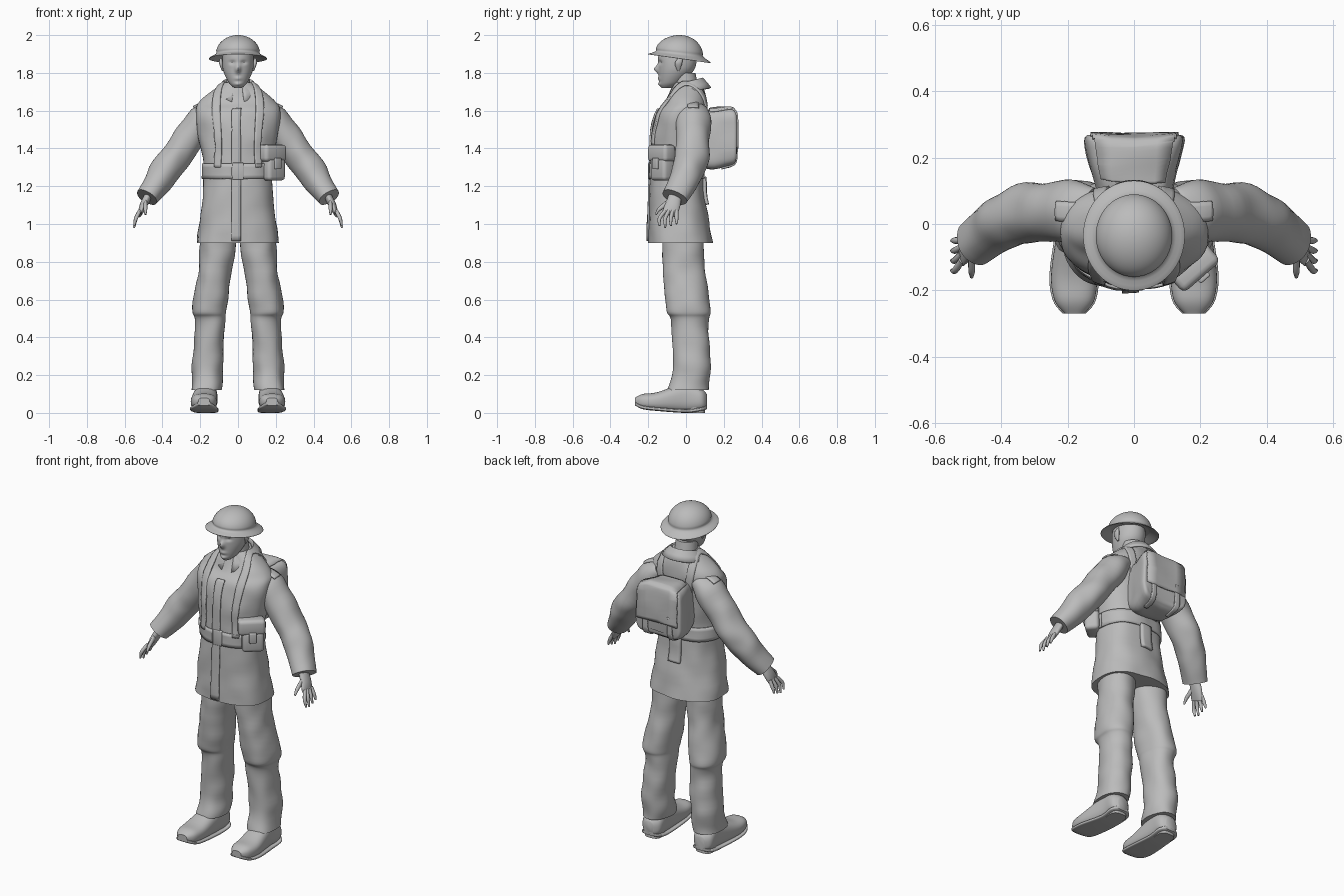
import bpy, bmesh, math
from mathutils import Vector, noise
from mathutils.bvhtree import BVHTree

if "Cube" in bpy.data.objects:
    bpy.data.objects.remove(bpy.data.objects["Cube"])

right, back, up = Vector((1, 0, 0)), Vector((0, 1, 0)), Vector((0, 0, 1))
level, upright = (right, back), (right, up)

tone = (.5, .5, .5, 1)
grey = bpy.data.materials.new("plain grey")
grey.use_nodes = True
grey.diffuse_color = tone
grey.node_tree.nodes["Principled BSDF"].inputs["Base Color"].default_value = tone


def finish(name, bm, mirror=False, thickness=0):
    """Turn a bmesh into a smooth shaded part, optionally thickened and mirrored."""
    bmesh.ops.recalc_face_normals(bm, faces=bm.faces)
    mesh = bpy.data.meshes.new(name)
    bm.to_mesh(mesh)
    bm.free()
    mesh.materials.append(grey)
    mesh.polygons.foreach_set("use_smooth", [True] * len(mesh.polygons))
    mesh.set_sharp_from_angle(angle=math.radians(45))
    part = bpy.data.objects.new(name, mesh)
    bpy.context.collection.objects.link(part)
    if thickness:
        solid = part.modifiers.new("Solidify", "SOLIDIFY")
        solid.thickness, solid.offset = thickness, 0
    if mirror:
        part.modifiers.new("Mirror", "MIRROR").use_mirror_merge = False
    return part


def skin(bm, rings, closed):
    """Bridge neighbouring rows of vertices with quads."""
    for lower, upper in zip(rings, rings[1:]):
        count = len(lower)
        for k in range(count if closed else count - 1):
            n = (k + 1) % count
            bm.faces.new((lower[k], lower[n], upper[n], upper[k]))


def interpolate(rows, steps):
    """Catmull-Rom curve through equal-length tuples."""
    last = len(rows) - 1
    curve = []
    for i in range(last):
        corners = [rows[max(0, min(last, i + k))] for k in (-1, 0, 1, 2)]
        for step in range(steps):
            t = step / steps
            curve.append([q + t / 2 * (r - p + t * (2 * p - 5 * q + 4 * r - s + t * (3 * (q - r) + s - p)))
                          for p, q, r, s in zip(*corners)])
    return curve + [list(rows[last])]


def rounded(value, power):
    return math.copysign(abs(value) ** (2 / power), value)


def loft(name, rows, frame=None, power=2, steps=5, sides=40, folds=0, mirror=False, shape=None):
    """Skin rounded rings (x, y, z, width, depth); rings follow the path unless a frame is given."""
    rows = interpolate(rows, steps)
    centres = [Vector(row[:3]) for row in rows]
    bm = bmesh.new()
    rings = []
    for i, (centre, row) in enumerate(zip(centres, rows)):
        if frame:
            across, along = frame
        else:
            heading = (centres[min(i + 1, len(rows) - 1)] - centres[max(i - 1, 0)]).normalized()
            across = back.cross(heading).normalized()
            along = heading.cross(across)
        width, depth = row[3:]
        ring = []
        for k in range(sides):
            angle = math.tau * k / sides
            offset = (across * width * rounded(math.cos(angle), power)
                      + along * depth * rounded(math.sin(angle), power))
            point = centre + offset
            if folds:
                point += offset.normalized() * folds * noise.noise(point * 10)
            ring.append(bm.verts.new(shape(point) if shape else point))
        rings.append(ring)
    skin(bm, rings, True)
    bm.faces.new(rings[0])
    bm.faces.new(rings[-1])
    return finish(name, bm, mirror)


def surface_of(part):
    bm = bmesh.new()
    bm.from_mesh(part.data)
    tree = BVHTree.FromBMesh(bm)
    bm.free()
    return tree


def strip(name, path, direction, width, surface, thickness=.01, mirror=False):
    """Cloth strip along a path, laid on a surface."""
    bm = bmesh.new()
    rows = []
    for point in interpolate(path, 8):
        row = []
        for k in range(-2, 3):
            spot, normal, _, _ = surface.find_nearest(Vector(point) + direction * width * k / 4)
            row.append(bm.verts.new(spot + normal * thickness / 3))
        rows.append(row)
    skin(bm, rows, False)
    return finish(name, bm, mirror, thickness)


def box(name, place, size, turn=0):
    """Box with edges rounded in proportion to its thinnest side."""
    bm = bmesh.new()
    bmesh.ops.create_cube(bm, size=1)
    bmesh.ops.scale(bm, vec=size, verts=bm.verts)
    bmesh.ops.bevel(bm, geom=bm.edges[:], offset=min(size) / 4, segments=3, profile=.5, affect='EDGES')
    part = finish(name, bm)
    part.location, part.rotation_euler.z = place, turn


# Coat
coat = loft("coat", [(0, -.03, .9, .22, .17), (0, -.05, 1.25, .18, .14), (0, -.03, 1.55, .22, .14),
                     (0, 0, 1.65, .2, .11), (0, .01, 1.75, .07, .07)],
            level, power=2.3, steps=10, sides=56, folds=.01)
cloth = surface_of(coat)

# Placket, belt and webbing
strip("front_placket", [(-.01, -.2, z) for z in (.91, 1.3, 1.65)], right, .05, cloth)
turns = [math.tau * k / 12 for k in range(13)]
strip("belt", [(.2 * math.cos(a), .15 * math.sin(a) - .05, 1.28) for a in turns], up, .08, cloth)
box("belt_buckle", (0, -.19, 1.28), (.06, .02, .09))
strip("shoulder_strap", [(.12, -.2, 1.3), (.12, -.2, 1.5), (.12, 0, 1.8), (.1, .2, 1.5), (.1, .2, 1.3)],
      right, .05, cloth, mirror=True)
strip("rear_tab", [(0, .1, z) for z in (1.1, 1.25)], right, .07, cloth, .02)

# Open, pointed collar
collar = bmesh.new()
rings = []
for k in range(34):
    angle = math.radians(10 * k - 75)
    c, s = math.cos(angle), math.sin(angle)
    point = max(0, -s) ** 3
    rings.append([collar.verts.new((r * c, r * s + .01, 1.75 + .02 * s - drop * (.05 + .04 * point)))
                  for r, drop in ((.07, .3), (.08, 0), (.1, .5), (.12, 1))])
skin(collar, rings, False)
finish("collar", collar, thickness=.01)

# Sleeves, laid-on epaulettes and hands
sleeve = loft("sleeve", [(.13, .03, 1.6, .05, .08), (.19, .04, 1.55, .08, .09), (.32, .03, 1.37, .08, .09),
                         (.4, 0, 1.26, .08, .08), (.48, -.06, 1.14, .06, .07)],
              steps=8, folds=.01, mirror=True)
strip("epaulette", [(.16, .03, 1.7), (.25, .04, 1.64)], back, .08, surface_of(sleeve), mirror=True)
loft("palm", [(.46, -.05, 1.18, .02, .03), (.5, -.07, 1.1, .02, .04), (.52, -.09, 1.05, .01, .04)],
     mirror=True)
names = ("little_finger", "ring_finger", "middle_finger", "index_finger")
for k, name in enumerate(names):
    base, spread = -.05 - k * .02, -.05 - k * .03
    low = .98 + abs(k - 2) * .01
    loft(name, [(.52, base, 1.07, .01, .01), (.54, spread, 1.03, .01, .01), (.55, spread, low, .005, .005)],
         sides=12, mirror=True)
loft("thumb", [(.49, -.08, 1.12, .01, .02), (.49, -.14, 1.08, .01, .01), (.49, -.16, 1.05, .005, .005)],
     sides=12, mirror=True)

# Trousers, with a crease under the knee
loft("trouser_leg", [(.1, -.02, .95, .1, .11), (.12, -.01, .75, .09, .11), (.15, .01, .55, .09, .12),
                     (.15, .02, .48, .08, .1), (.16, .03, .25, .08, .1), (.17, .01, .12, .08, .11)],
     level, power=2.2, steps=8, folds=.01, mirror=True)

# Shoes, with soles and heels derived from them
shoe = [(.17, .11, .06, .03, .04), (.17, .08, .07, .06, .06), (.17, 0, .08, .06, .08),
        (.18, -.15, .06, .07, .05), (.18, -.23, .06, .06, .04), (.18, -.27, .06, .03, .02)]
loft("shoe", shoe, upright, power=2.5, mirror=True)
sole = [(x, y, z - tall + .01, wide + .005, .01) for x, y, z, wide, tall in shoe]
loft("sole", sole, upright, power=4, mirror=True)
loft("heel", [(.17, .05, z, .05, .05) for z in (0, .04)], level, power=3, mirror=True)

# Neck, head and ears
features = {"nose": (0, 1.82, .013, .02, .025), "eyes": (.03, 1.855, .017, .01, -.01),
            "lips": (0, 1.77, .02, .01, .007), "chin": (0, 1.74, .02, .01, .01)}


def face(point):
    """Raise or sink each feature of the face."""
    if point.y < -.07:
        for x, z, wide, tall, push in features.values():
            reach = ((abs(point.x) - x) / wide) ** 2 + ((point.z - z) / tall) ** 2
            point = point - back * push * math.exp(-reach)
    return point


loft("neck", [(0, .01, 1.65, .07, .07), (0, -.01, 1.8, .06, .06)], level)
loft("head", [(0, -.1, 1.72, .02, .03), (0, -.08, 1.75, .05, .06), (0, -.05, 1.82, .08, .095),
              (0, -.045, 1.9, .08, .1), (0, -.045, 1.95, .06, .07)],
     level, steps=14, sides=96, shape=face)
loft("ear", [(.08, -.04, 1.81, .005, .005), (.09, -.04, 1.85, .01, .02), (.09, -.03, 1.88, .005, .01)],
     level, sides=14, mirror=True)


# Brimmed helmet, tipped back below its crown
def tip_back(point):
    return point - up * .14 * (point.y + .035) * min(1, (2 - point.z) * 8)


brim = [(1.9, .1), (1.89, .12), (1.875, .15), (1.88, .15)]
arc = [math.radians(10 * k) for k in range(9)]
dome = [(1.9 + .1 * math.sin(a), .117 * math.cos(a)) for a in arc] + [(2, .002)]
loft("helmet", [(0, -.035, z, r, r * 1.08) for z, r in brim + dome],
     level, steps=3, sides=64, shape=tip_back)


# Backpack with a sagging back, flap and closing straps
def sag(point):
    hollow = max(0, 1 - (point.x / .13) ** 2)
    return point - back * .015 * hollow * (point.y > .24)


pack = loft("backpack", [(0, .08, 1.45, .11, .14), (0, .13, 1.45, .12, .16), (0, .25, 1.46, .15, .15),
                         (0, .27, 1.46, .13, .12)], upright, power=5, sides=64, folds=.01, shape=sag)
canvas = surface_of(pack)
strip("pack_flap", [(0, .12, 1.65), (0, .22, 1.65), (0, .3, 1.6), (0, .3, 1.4)], right, .27, canvas)
strip("pack_strap", [(.08, .3, 1.45), (.08, .3, 1.35), (.08, .2, 1.25)], right, .03, canvas, mirror=True)

# Belt pouch on the left hip
lean = math.radians(41)
box("pouch", (.185, -.125, 1.29), (.12, .08, .12), lean)
box("pouch_flap", (.18, -.13, 1.375), (.15, .08, .09), lean)
box("pouch_tab", (.21, -.16, 1.32), (.04, .02, .06), lean)
